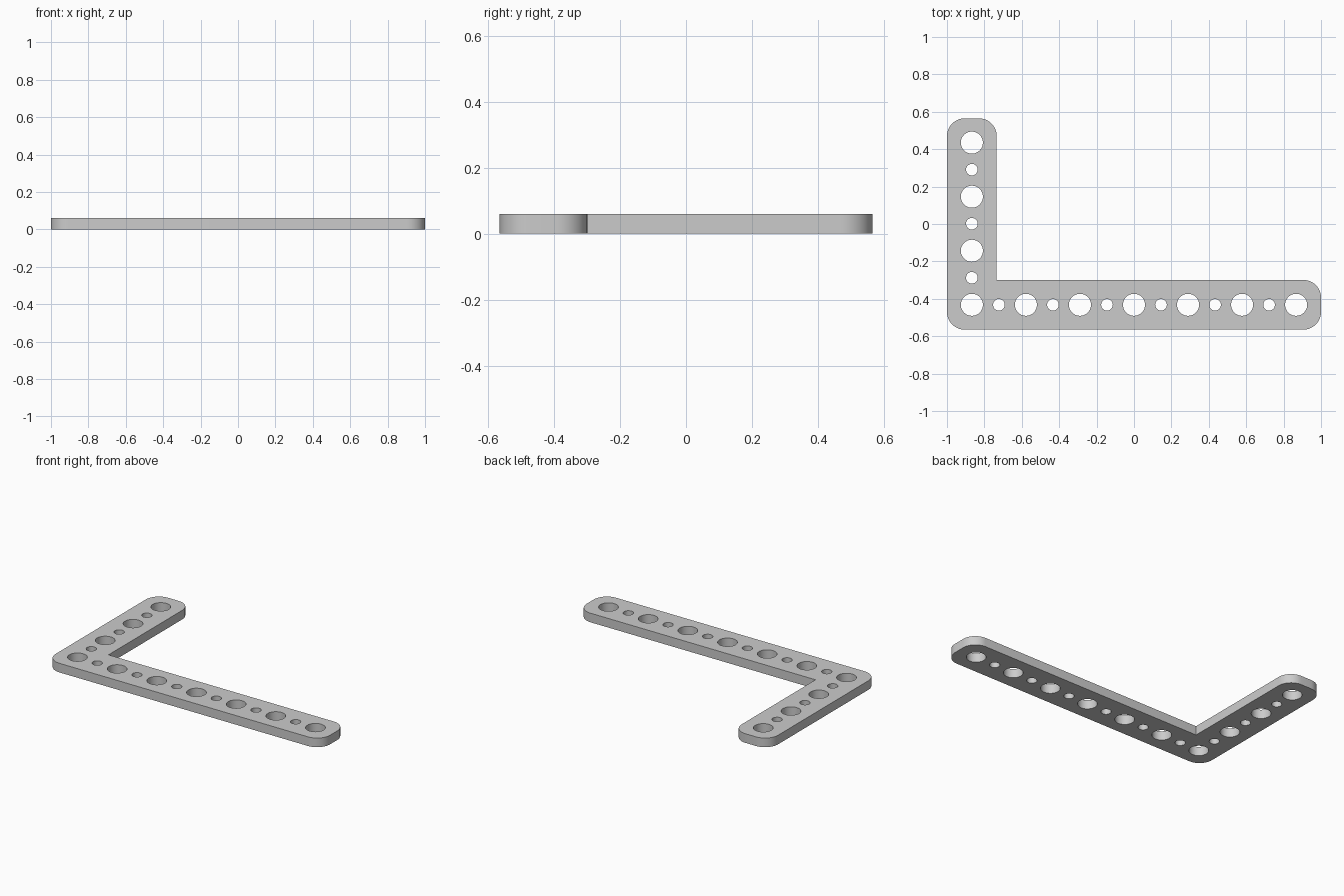
import bpy
import bmesh
from math import cos, sin, pi

if "Cube" in bpy.data.objects:
    bpy.data.objects.remove(bpy.data.objects["Cube"])

THICK = 0.06
HALF = 0.133                 # half the width of an arm
RIGHT, BACK = 1.0, 0.565
PITCH = (RIGHT - HALF) / 6   # large hole to next small hole is half of this
PITCH = 2 * (RIGHT - HALF) / 6
CORNER = 0.095
BIG, SMALL = 0.059, 0.031
X0, Y0 = -RIGHT + HALF, -BACK + HALF


def arc(cx, cy, radius, start, sweep, steps):
    return [(cx + radius * cos(start + sweep * i / steps),
             cy + radius * sin(start + sweep * i / steps)) for i in range(steps + 1)]


def add_loop(curve, points):
    spline = curve.splines.new("POLY")
    spline.points.add(len(points) - 1)
    for point, (x, y) in zip(spline.points, points):
        point.co = (x, y, 0, 1)
    spline.use_cyclic_u = True


def rounded(x, y, sx, sy, start):
    # Quarter round at the outer corner (x, y), facing direction (sx, sy)
    return arc(x - sx * CORNER, y - sy * CORNER, CORNER, start, pi / 2, 12)


# L-shaped outline with a sharp inner corner
inner_x, inner_y = X0 + HALF, Y0 + HALF
outline = (rounded(-RIGHT, -BACK, -1, -1, pi)
           + rounded(RIGHT, -BACK, 1, -1, 1.5 * pi)
           + rounded(RIGHT, inner_y, 1, 1, 0)
           + [(inner_x, inner_y)]
           + rounded(inner_x, BACK, 1, 1, 0)
           + rounded(-RIGHT, BACK, -1, 1, pi / 2))

curve = bpy.data.curves.new("angle_bracket", "CURVE")
curve.dimensions = "2D"
curve.fill_mode = "BOTH"
curve.extrude = THICK / 2
add_loop(curve, outline)

# Alternating large and small holes along both arms
holes = [(X0 + i * PITCH / 2, Y0, i) for i in range(13)]
holes += [(X0, Y0 + i * PITCH / 2, i) for i in range(1, 7)]
for x, y, i in holes:
    radius = SMALL if i % 2 else BIG
    add_loop(curve, arc(x, y, radius, 0, 2 * pi, 40)[:-1])

bracket = bpy.data.objects.new("angle_bracket", curve)
bpy.context.collection.objects.link(bracket)
bpy.ops.object.select_all(action="DESELECT")
bracket.select_set(True)
bpy.context.view_layer.objects.active = bracket
bpy.ops.object.convert(target="MESH")
bracket = bpy.context.object

# Weld the caps to the walls and stand the plate on the ground
bm = bmesh.new()
bm.from_mesh(bracket.data)
bmesh.ops.remove_doubles(bm, verts=bm.verts, dist=0.0001)
bmesh.ops.recalc_face_normals(bm, faces=bm.faces)
bmesh.ops.translate(bm, verts=bm.verts, vec=(0, 0, THICK / 2))
bm.to_mesh(bracket.data)
bm.free()
bpy.ops.object.shade_smooth_by_angle()

# Plain grey finish
grey = bpy.data.materials.new("plain_grey")
grey.use_nodes = True
color = (0.6, 0.6, 0.6, 1)
grey.diffuse_color = color
grey.node_tree.nodes["Principled BSDF"].inputs["Base Color"].default_value = color
bracket.data.materials.clear()
bracket.data.materials.append(grey)
